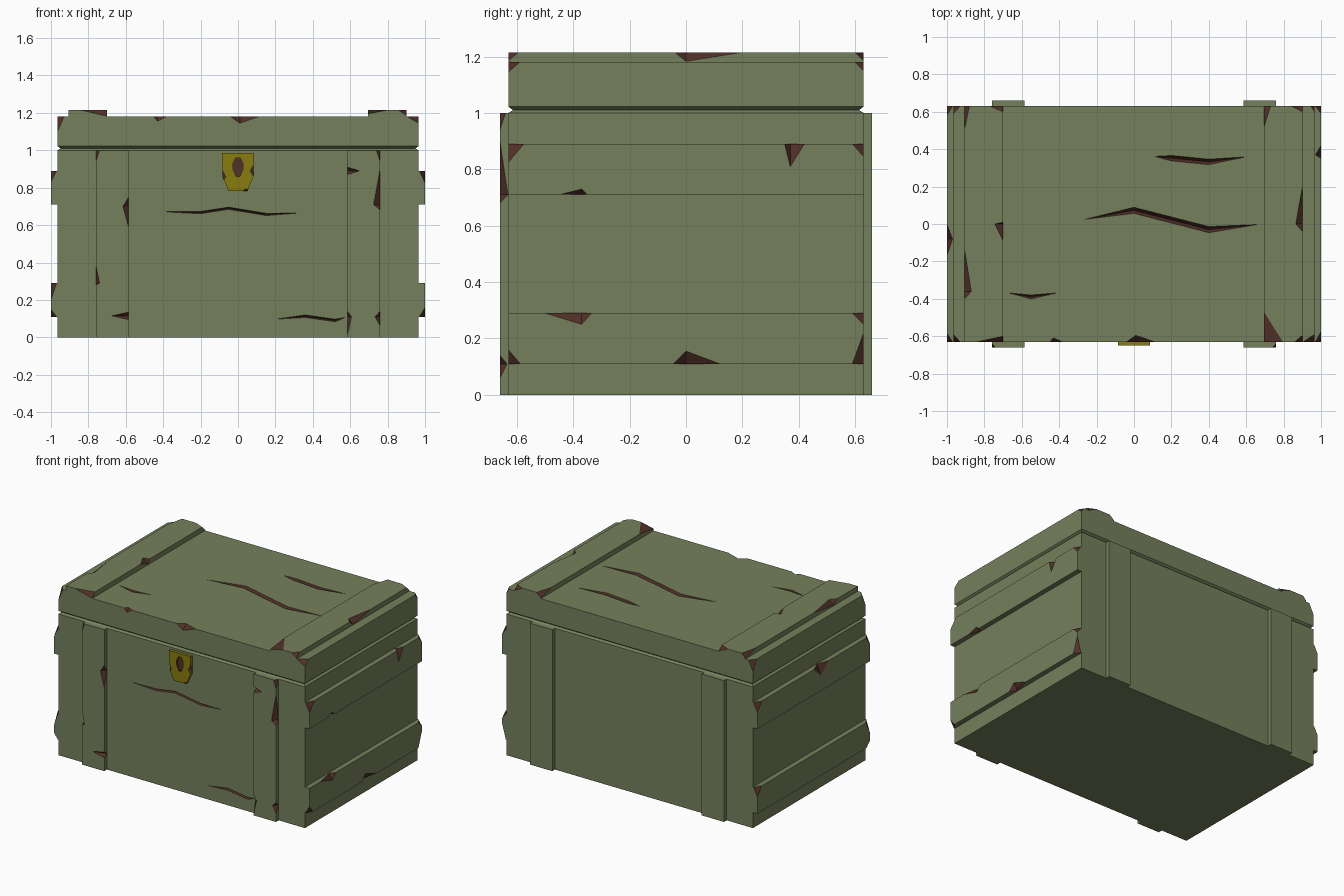
import bpy, bmesh
from mathutils import Vector

if "Cube" in bpy.data.objects:
    bpy.data.objects.remove(bpy.data.objects["Cube"])


def material(name, rgb):
    m = bpy.data.materials.new(name)
    m.diffuse_color = (*rgb, 1)
    m.use_nodes = True
    m.node_tree.nodes["Principled BSDF"].inputs["Base Color"].default_value = m.diffuse_color
    return m


GREEN = material("olive_paint", (0.182, 0.217, 0.107))
BROWN = material("worn_brown", (0.085, 0.030, 0.021))
YELLOW = material("latch_yellow", (0.245, 0.200, 0.005))


def hull(bm, pts, pivot, scale=1.25):
    """Add a tetrahedron, scaled about a pivot on its cut faces."""
    v = [bm.verts.new(pivot + (p - pivot) * scale) for p in pts]
    for f in ((0, 1, 2), (0, 1, 3), (0, 2, 3), (1, 2, 3)):
        bm.faces.new([v[i] for i in f])


def add_chip(bm, lo, hi, sign, size, span=None):
    """Corner chip (three signs) or edge chip (sign 0 marks the edge axis)."""
    base = Vector([(lo[i], (lo[i] + hi[i]) / 2, hi[i])[sign[i] + 1] for i in range(3)])

    def moved(axis):
        p = base.copy()
        p[axis] -= sign[axis] * size[axis]
        return p
    if span is None:
        pts = [moved(0), moved(1), moved(2)]
        hull(bm, pts + [base], (pts[0] + pts[1] + pts[2]) / 3)
    else:
        k = sign.index(0)
        ends = []
        for t in span[:2]:
            p = base.copy()
            p[k] = t
            ends.append(p)
        deep = [moved(i) for i in range(3) if i != k]
        for p in deep:
            p[k] = span[2]
        hull(bm, ends + deep, (deep[0] + deep[1]) / 2)


def add_crack(bm, path, half, depth, place):
    """V-shaped crack along a 2D path; place(u, v, height) maps to 3D."""
    e = 0.003
    rings = []
    for i, (u, v) in enumerate(path):
        if i in (0, len(path) - 1):
            rings.append([bm.verts.new(place(u, v, e))] * 3)
        else:
            rings.append([bm.verts.new(place(u, v + half, e)),
                          bm.verts.new(place(u, v - half, e)),
                          bm.verts.new(place(u, v, -depth))])
    for a, b in zip(rings, rings[1:]):
        for i in range(3):
            j = (i + 1) % 3
            bm.faces.new(list(dict.fromkeys([a[i], a[j], b[j], b[i]])))


def prism(bm, outline, y0, y1):
    """Extrude an x-z outline along y."""
    a = [bm.verts.new((x, y0, z)) for x, z in outline]
    b = [bm.verts.new((x, y1, z)) for x, z in outline]
    bm.faces.new(a)
    bm.faces.new(b)
    for i in range(len(a)):
        j = (i + 1) % len(a)
        bm.faces.new([a[i], a[j], b[j], b[i]])


def finish(name, bm, mat, index=0):
    bmesh.ops.recalc_face_normals(bm, faces=bm.faces)
    for f in bm.faces:
        f.material_index = index
    me = bpy.data.meshes.new(name)
    bm.to_mesh(me)
    bm.free()
    me.materials.append(mat)
    me.materials.append(BROWN)
    ob = bpy.data.objects.new(name, me)
    bpy.context.collection.objects.link(ob)
    return ob


def carve(ob, cut_bm):
    """Subtract the cutters, leaving brown faces in the cuts."""
    cutter = finish("cutter", cut_bm, GREEN, 1)
    cutter.hide_render = True
    mod = ob.modifiers.new("wear", 'BOOLEAN')
    mod.operation, mod.solver, mod.object = 'DIFFERENCE', 'EXACT', cutter
    mod.use_self = True
    dg = bpy.context.evaluated_depsgraph_get()
    me = bpy.data.meshes.new_from_object(ob.evaluated_get(dg))
    ob.modifiers.clear()
    ob.data = me
    bpy.data.objects.remove(cutter)


def block(name, lo, hi, chips=(), rings=None, cracks=()):
    """Box (or stack of inset rings) with chips and cracks cut in."""
    bm = bmesh.new()
    loops = []
    for z, s in rings or ((lo[2], 0), (hi[2], 0)):
        x0, x1, y0, y1 = lo[0] + s, hi[0] - s, lo[1] + s, hi[1] - s
        loops.append([bm.verts.new((x, y, z)) for x, y in
                      ((x0, y0), (x1, y0), (x1, y1), (x0, y1))])
    bm.faces.new(loops[0])
    bm.faces.new(loops[-1])
    for a, b in zip(loops, loops[1:]):
        for i in range(4):
            j = (i + 1) % 4
            bm.faces.new([a[i], a[j], b[j], b[i]])
    ob = finish(name, bm, GREEN)
    if chips or cracks:
        cut = bmesh.new()
        for c in chips:
            add_chip(cut, lo, hi, *c)
        for c in cracks:
            add_crack(cut, *c)
        carve(ob, cut)
    return ob


X, Y = 0.965, 0.63

# body with cracked front
on_front = lambda u, v, h: (u, -Y - h, v)
block("chest_body", (-X, -Y, 0), (X, Y, 1.01), rings=((0, 0), (1.0, 0), (1.01, 0.016)), cracks=(
    (((-.43, .672), (-.2, .667), (-.05, .69), (.15, .657), (.34, .665)), .007, .02, on_front),
    (((.18, .095), (.36, .113), (.52, .09), (.583, .11)), .008, .02, on_front)))

# lid with cracked top and chipped rim
on_top = lambda u, v, h: (u, v, 1.18 + h)
block("lid", (-X, -Y, 1.01), (X, Y, 1.18), rings=((1.01, 0.016), (1.022, 0), (1.18, 0)), chips=(
    ((-1, -1, 1), (.035, .04, .08)),
    ((1, -1, 1), (.06, .04, .035)),
    ((-1, 1, 1), (.035, .04, .07)),
    ((1, 1, 1), (.02, .03, .03)),
    ((0, -1, 1), (0, .022, .025), (-.45, -.385, -.43)),
    ((0, -1, 1), (0, .035, .035), (-.04, .11, .01))), cracks=(
    (((-.29, .02), (0, .073), (.4, -.03), (.69, 0)), .018, .03, on_top),
    (((.1, .362), (.2, .352), (.4, .332), (.62, .362)), .016, .03, on_top),
    (((-.69, -.365), (-.55, -.39), (-.39, -.365)), .012, .02, on_top)))

# lid battens
block("lid_batten_left", (-.905, -Y, 1.18), (-.70, Y, 1.215), (
    ((1, -1, 1), (.14, .03, .033)),
    ((-1, 1, 1), (.025, .12, .03)),
    ((1, 1, 1), (.07, .03, .03)),
    ((-1, 0, 1), (.035, 0, .03), (-.40, -.14, -.36)),
    ((1, 0, 1), (.045, 0, .03), (-.09, .01, 0.0))))
block("lid_batten_right", (.695, -Y, 1.18), (.90, Y, 1.215), (
    ((-1, -1, 1), (.10, .16, .02)),
    ((1, -1, 1), (.04, .035, .03)),
    ((-1, 1, 1), (.035, .11, .03)),
    ((1, 1, 1), (.06, .03, .03)),
    ((1, 0, 1), (.035, 0, .032), (-.04, .20, 0.0))))

# front battens
block("front_batten_left", (-.76, -.66, 0), (-.585, -Y, 1.0), (
    ((-1, -1, 1), (.02, .02, .06)),
    ((1, -1, 0), (.03, .027, 0), (.59, .75, .70)),
    ((-1, -1, 0), (.02, .025, 0), (.28, .385, .29)),
    ((1, -1, 0), (.09, .027, 0), (.095, .135, .115))))
block("front_batten_right", (.585, -.66, 0), (.76, -Y, 1.0), (
    ((1, -1, 1), (.02, .02, .06)),
    ((-1, -1, 0), (.065, .027, 0), (.87, .91, .89)),
    ((1, -1, 0), (.035, .028, 0), (.68, .90, .71)),
    ((-1, -1, 0), (.022, .025, 0), (.01, .14, .11)),
    ((1, -1, 0), (.027, .025, 0), (.06, .14, .11))))

# plain back battens
for side, x in (("left", -.76), ("right", .585)):
    block("back_batten_" + side, (x, Y, 0), (x + .175, .66, 1.0))

# right side battens
block("right_batten_upper", (X, -Y, .71), (1.0, Y, .89), (
    ((1, -1, 1), (.03, .055, .065)),
    ((1, 1, 1), (.03, .04, .045)),
    ((1, 0, 1), (.03, 0, .08), (.35, .42, .37)),
    ((1, 0, -1), (.03, 0, .02), (-.45, -.35, -.37))))
block("right_batten_lower", (X, -Y, .11), (1.0, Y, .29), (
    ((1, 1, 1), (.03, .04, .04)),
    ((1, 1, -1), (.03, .04, .11)),
    ((1, -1, -1), (.03, .042, .05)),
    ((1, 0, 1), (.03, 0, .04), (-.50, -.335, -.37)),
    ((1, 0, -1), (.03, 0, .045), (-.045, .12, 0.0))))

# left side battens
block("left_batten_upper", (-1.0, -Y, .71), (-X, Y, .89), (
    ((-1, -1, 1), (.03, .045, .06)),
    ((-1, 1, 1), (.03, .05, .06)),
    ((-1, 0, 1), (.03, 0, .07), (-.17, .0, -.08))))
block("left_batten_lower", (-1.0, -Y, .11), (-X, Y, .29), (
    ((-1, -1, 1), (.03, .045, .09)),
    ((-1, 1, 1), (.03, .05, .06)),
    ((-1, -1, -1), (.03, .04, .04))))

# latch plate with keyhole and worn edges
bm = bmesh.new()
prism(bm, ((-.085, .985), (.085, .985), (.083, .86), (.05, .782), (-.05, .782), (-.083, .86)), -.65, -Y)
latch = finish("latch_plate", bm, YELLOW)
cut = bmesh.new()
prism(cut, ((-.012, .96), (.012, .96), (.026, .93), (.026, .90), (.010, .86),
            (-.010, .86), (-.026, .90), (-.026, .93)), -.67, -.638)
lo, hi = (-.084, -.65, .78), (.084, -Y, .985)
add_chip(cut, lo, hi, (-1, -1, 0), (.02, .012, 0), (.83, .90, .86))
add_chip(cut, lo, hi, (1, -1, 0), (.02, .012, 0), (.86, .93, .89))
add_chip(cut, lo, hi, (0, -1, -1), (0, .012, .015), (.02, .06, .045))
carve(latch, cut)
